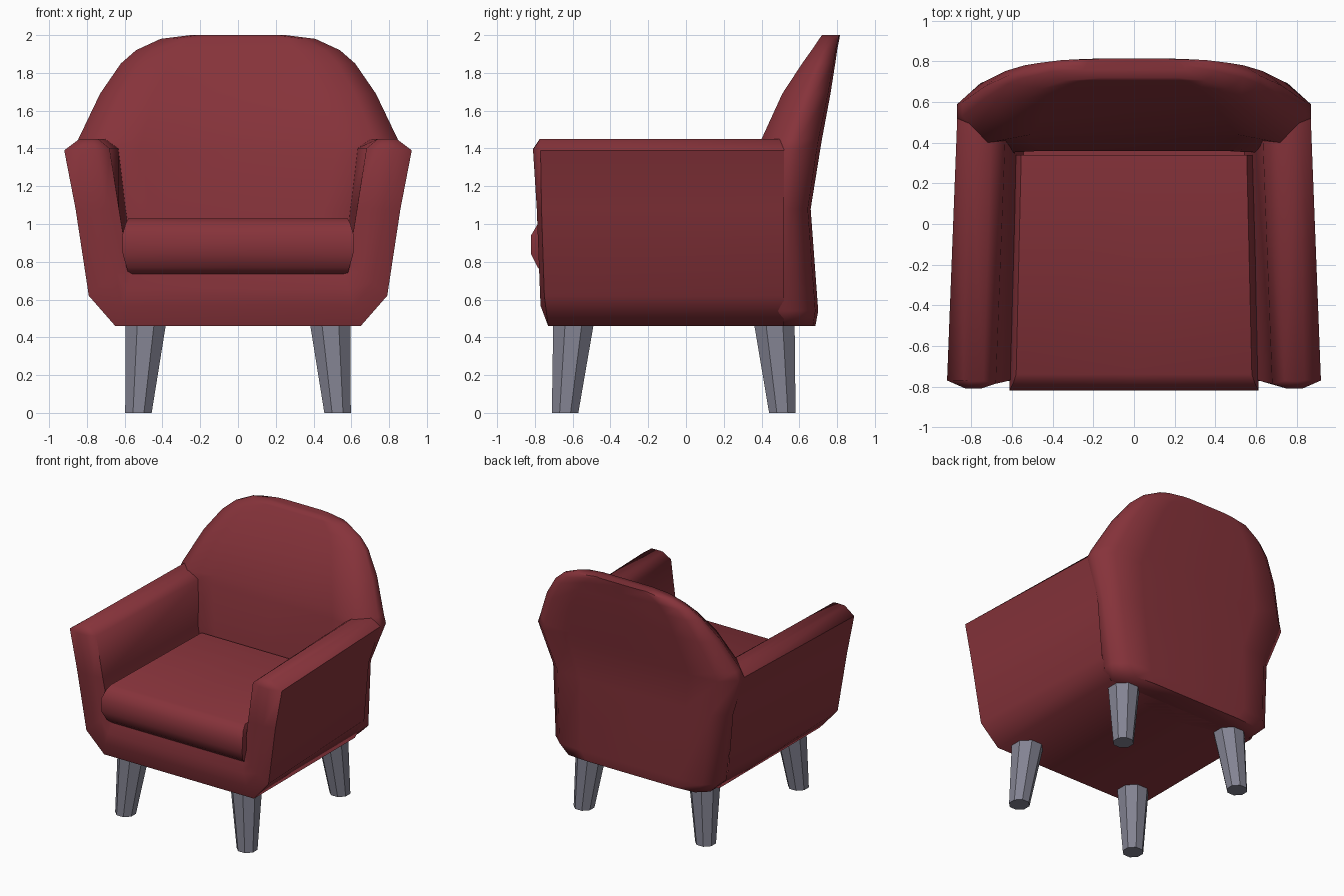
import bpy
import bmesh
import math

cube = bpy.data.objects.get("Cube")
if cube:
    bpy.data.objects.remove(cube, do_unlink=True)


def make_material(name, rgb):
    mat = bpy.data.materials.new(name)
    mat.use_nodes = True
    mat.diffuse_color = (*rgb, 1)
    mat.node_tree.nodes["Principled BSDF"].inputs["Base Color"].default_value = (*rgb, 1)
    return mat


red = make_material("red fabric", (0.24, 0.033, 0.043))
grey = make_material("grey metal", (0.23, 0.23, 0.29))


def finish(name, bm, mat, angle):
    bmesh.ops.remove_doubles(bm, verts=bm.verts[:], dist=0.0005)
    bmesh.ops.recalc_face_normals(bm, faces=bm.faces[:])
    mesh = bpy.data.meshes.new(name)
    bm.to_mesh(mesh)
    bm.free()
    mesh.materials.append(mat)
    obj = bpy.data.objects.new(name, mesh)
    bpy.context.collection.objects.link(obj)
    bpy.ops.object.select_all(action="DESELECT")
    obj.select_set(True)
    bpy.context.view_layer.objects.active = obj
    if angle:
        bpy.ops.object.shade_smooth_by_angle(angle=math.radians(angle))
    return obj


def loft(rows, closed):
    """Skin rows of points with quads and cap the first and last row."""
    bm = bmesh.new()
    grid = [[bm.verts.new(p) for p in row] for row in rows]
    n = len(grid[0])
    for a, b in zip(grid, grid[1:]):
        for i in range(n if closed else n - 1):
            j = (i + 1) % n
            bm.faces.new((a[i], a[j], b[j], b[i]))
    bm.faces.new(grid[0])
    bm.faces.new(grid[-1])
    return bm


def mirrored_ring(half, z):
    """Close a half outline running from the front centre to the rear centre."""
    left = [(-x, y, z) for x, y in reversed(half) if x > 0]
    return [(x, y, z) for x, y in half] + left


def mix(a, b, t):
    return a + (b - a) * t


# Arms and base: a U section swept front to rear
# outer x, outer z, inner x, inner z, rear outer x, rear inner x, edge y, ridge y
section = [
    (0.65, 0.46, 0.56, 0.74, 0.65, 0.54, -0.73, -0.77),
    (0.79, 0.62, 0.585, 0.80, 0.73, 0.56, -0.75, -0.775),
    (0.86, 1.08, 0.63, 1.08, 0.77, 0.59, -0.765, -0.79),
    (0.92, 1.39, 0.68, 1.40, 0.87, 0.63, -0.77, -0.81),
    (0.84, 1.45, 0.74, 1.45, 0.81, 0.70, -0.77, -0.775),
]
rear_y = 0.52


def sweep_row(s, side):
    ox, oz, ix, iz, rox, rix, edge, ridge = s
    row = [(rix, rear_y, iz), (ix, mix(ridge, edge, 0.6), iz)]
    row += [(mix(ox, ix, t), ridge, mix(oz, iz, t)) for t in (0.7, 0.38)]
    row += [(ox, edge, oz), (rox, rear_y, oz)]
    return [(x * side, y, z) for x, y, z in row]


rows = [sweep_row(s, -1) for s in reversed(section)]
rows += [sweep_row(s, 1) for s in section]
finish("arms_and_base", loft(rows, False), red, 62)

# Backrest: stacked outlines, leaning back and rounding at the top
# height, half width, front centre y, front side y, edge y, rear y
levels = [
    (0.46, 0.63, 0.36, 0.36, 0.60, 0.685),
    (0.54, 0.71, 0.36, 0.36, 0.60, 0.70),
    (1.08, 0.76, 0.36, 0.35, 0.56, 0.66),
    (1.39, 0.87, 0.43, 0.39, 0.59, 0.71),
    (1.45, 0.845, 0.44, 0.40, 0.60, 0.72),
    (1.69, 0.73, 0.53, 0.51, 0.68, 0.765),
    (1.85, 0.62, 0.62, 0.615, 0.73, 0.79),
    (1.92, 0.54, 0.665, 0.665, 0.75, 0.80),
    (1.98, 0.41, 0.705, 0.705, 0.775, 0.812),
    (2.0, 0.25, 0.72, 0.72, 0.78, 0.815),
]
rings = []
for z, w, front, side, edge, rear in levels:
    half = [(0, front), (w * 0.6, front), (w * 0.85, side),
            (w, mix(side, edge, 0.65)), (w, edge),
            (w * 0.87, mix(edge, rear, 0.85)), (w * 0.6, rear), (0, rear)]
    rings.append(mirrored_ring(half, z))
finish("backrest", loft(rings, True), red, 62)

# Seat cushion with a rounded front
rings = []
for z, w, front in ((0.73, 0.58, -0.74), (0.77, 0.59, -0.785), (0.84, 0.61, -0.82),
                    (0.94, 0.613, -0.82), (1.0, 0.595, -0.785), (1.03, 0.58, -0.74)):
    half = [(0, front), (w, front), (w - 0.025, 0.34), (0, 0.34)]
    rings.append(mirrored_ring(half, z))
finish("seat_cushion", loft(rings, True), red, 55)


# Four tapered, splayed legs with eight flat sides
def leg_ring(x, y, z, apothem):
    r = apothem / math.cos(math.pi / 8)
    angles = [(k + 0.5) * math.pi / 4 for k in range(8)]
    return [(x + r * math.cos(a), y + r * math.sin(a), z) for a in angles]


for side_name, sx in (("left", 1), ("right", -1)):
    for end_name, foot_y, top_y in (("front", -0.64, -0.595), ("rear", 0.51, 0.467)):
        rings = [leg_ring(sx * 0.527, foot_y, 0, 0.07),
                 leg_ring(sx * 0.488, top_y, 0.48, 0.108)]
        finish(f"{end_name}_{side_name}_leg", loft(rings, True), grey, 0)
